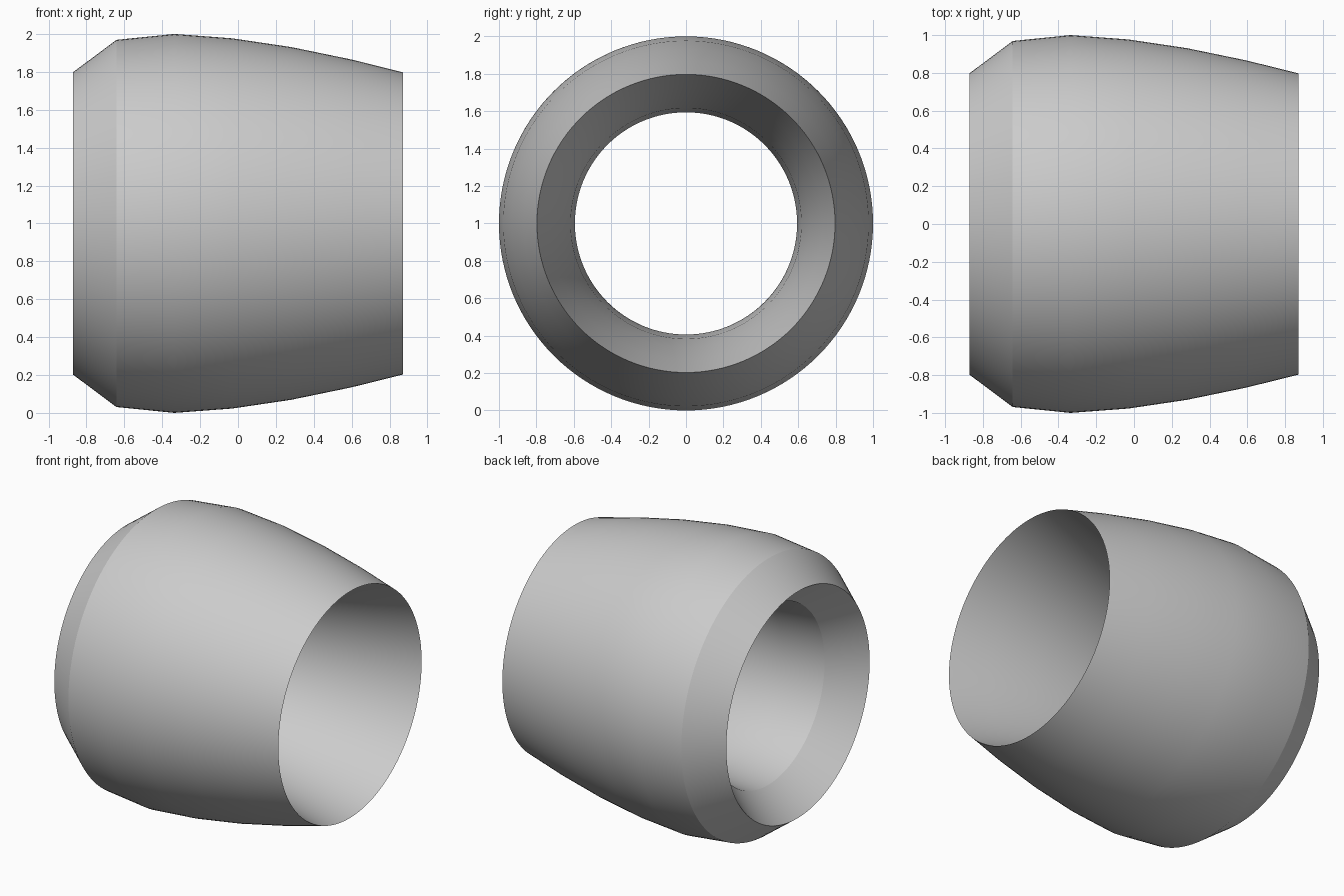
import bpy, bmesh, math

cube = bpy.data.objects.get("Cube")
if cube:
    bpy.data.objects.remove(cube, do_unlink=True)

SEGMENTS = 128
RIM = 0.797       # radius of both sharp rims

# Half thickness of the ring section along its axis: (x, thickness)
half_section = [(-0.872, 0), (-0.642, 0.172), (-0.336, 0.203), (-0.03, 0.18),
                (0.28, 0.134), (0.595, 0.069), (0.872, 0)]

grey = bpy.data.materials.new("light grey")
grey.use_nodes = True
colour = (0.6, 0.6, 0.6, 1)
grey.diffuse_color = colour
grey.node_tree.nodes["Principled BSDF"].inputs["Base Color"].default_value = colour

# Closed section: outer wall forwards, mirrored inner wall back
section = [(x, RIM + t) for x, t in half_section]
section += [(x, RIM - t) for x, t in reversed(half_section[1:-1])]

# Sweep the section around the x axis
bm = bmesh.new()
rings = []
for i in range(SEGMENTS):
    a = math.tau * i / SEGMENTS
    rings.append([bm.verts.new((x, r * math.cos(a), 1 + r * math.sin(a)))
                  for x, r in section])
n = len(section)
for i, ring in enumerate(rings):
    following = rings[(i + 1) % SEGMENTS]
    for j in range(n):
        k = (j + 1) % n
        bm.faces.new((ring[j], ring[k], following[k], following[j]))
bmesh.ops.recalc_face_normals(bm, faces=bm.faces)

mesh = bpy.data.meshes.new("nozzle_ring")
bm.to_mesh(mesh)
bm.free()
mesh.materials.append(grey)
nozzle = bpy.data.objects.new("nozzle_ring", mesh)
bpy.context.collection.objects.link(nozzle)

# Smooth walls, crisp rims and shoulder
bpy.context.view_layer.objects.active = nozzle
nozzle.select_set(True)
bpy.ops.object.shade_smooth_by_angle(angle=math.radians(28))
